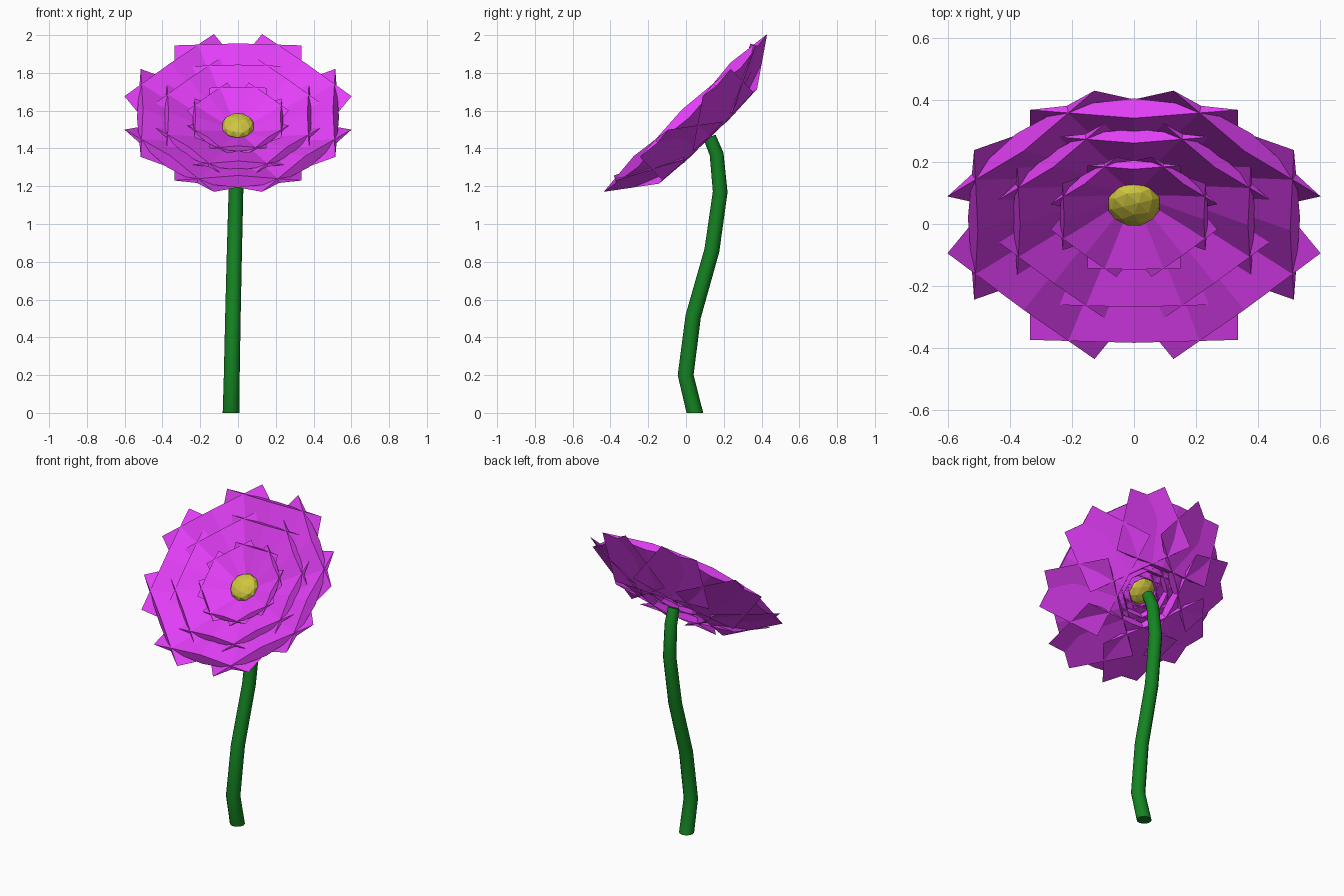
import bpy, bmesh, math
from mathutils import Vector, Matrix

if "Cube" in bpy.data.objects:
    bpy.data.objects.remove(bpy.data.objects["Cube"])


def material(name, rgb):
    m = bpy.data.materials.new(name)
    m.diffuse_color = (*rgb, 1)
    m.use_nodes = True
    m.node_tree.nodes["Principled BSDF"].inputs["Base Color"].default_value = m.diffuse_color
    return m


def finish(bm, name, mat):
    bmesh.ops.recalc_face_normals(bm, faces=bm.faces)
    me = bpy.data.meshes.new(name)
    bm.to_mesh(me)
    bm.free()
    ob = bpy.data.objects.new(name, me)
    bpy.context.collection.objects.link(ob)
    me.materials.append(mat)
    return ob


PURPLE = material("petal_purple", (0.78, 0.05, 0.95))
YELLOW = material("centre_yellow", (0.62, 0.56, 0.05))
GREEN = material("stem_green", (0.007, 0.23, 0.016))

# Flower head frame: local z is the facing axis, tilted forward and up
HEAD = Matrix.Translation((0, 0, 1.585)) @ Matrix.Rotation(math.radians(44), 4, 'X')
MID = -0.063  # height the petal rings are scaled about

# Wide petal plate with a lens-shaped section, sloping from inner end to tip
TIP = [(0.515, -0.335, 0.004), (0.535, 0, -0.028), (0.515, 0.335, 0.004), (0.503, 0, 0.03)]
INNER = [(0.175, -0.335, -0.168), (0.187, 0, -0.182), (0.175, 0.335, -0.168), (0.163, 0, -0.145)]


def petal_ring(name, scale, count=8):
    bm = bmesh.new()
    size = Matrix.Translation((0, 0, MID)) @ Matrix.Scale(scale, 4) @ Matrix.Translation((0, 0, -MID))
    for k in range(count):
        m = HEAD @ Matrix.Rotation(k * math.tau / count, 4, 'Z') @ size
        a, b = ([bm.verts.new(m @ Vector(p)) for p in end] for end in (INNER, TIP))
        for i in range(4):
            j = (i + 1) % 4
            bm.faces.new((a[i], a[j], b[j], b[i]))
        bm.faces.new(a[::-1])
        bm.faces.new(b)
    return finish(bm, name, PURPLE)


# Three nested rings of petals
for name, scale in (("outer_petals", 1.0), ("middle_petals", 0.73), ("inner_petals", 0.447)):
    petal_ring(name, scale)

# Flattened faceted flower centre
bm = bmesh.new()
bmesh.ops.create_icosphere(bm, subdivisions=2, radius=0.087, matrix=HEAD
                           @ Matrix.Translation((0, 0, -0.092))
                           @ Matrix.Diagonal((1, 1, 0.55, 1)))
finish(bm, "flower_centre", YELLOW)

# Bent stem: rings swept along a short path
path = [Vector(p) for p in [(-0.037, 0.047, 0), (-0.033, -0.002, 0.2),
                            (-0.027, 0.038, 0.51), (-0.019, 0.137, 0.86),
                            (-0.011, 0.181, 1.17), (-0.006, 0.162, 1.37),
                            (0, 0.125, 1.46)]]
radii = [0.044, 0.042, 0.041, 0.04, 0.039, 0.037, 0.034]
SIDES = 12
bm = bmesh.new()
rings = []
for i, (p, r) in enumerate(zip(path, radii)):
    t = path[min(i + 1, len(path) - 1)] - path[max(i - 1, 0)]
    t = Vector((0, 0, 1)) if i == 0 else t.normalized()
    side = Vector((1, 0, 0))
    up = t.cross(side).normalized()
    rings.append([bm.verts.new(p + side * r * math.cos(a) + up * r * math.sin(a))
                  for a in (j * math.tau / SIDES for j in range(SIDES))])
for a, b in zip(rings, rings[1:]):
    for j in range(SIDES):
        n = (j + 1) % SIDES
        bm.faces.new((a[j], a[n], b[n], b[j]))
bm.faces.new(rings[0][::-1])
bm.faces.new(rings[-1])
stem = finish(bm, "stem", GREEN)
bpy.context.view_layer.objects.active = stem
stem.select_set(True)
bpy.ops.object.shade_smooth_by_angle(angle=math.radians(35))
